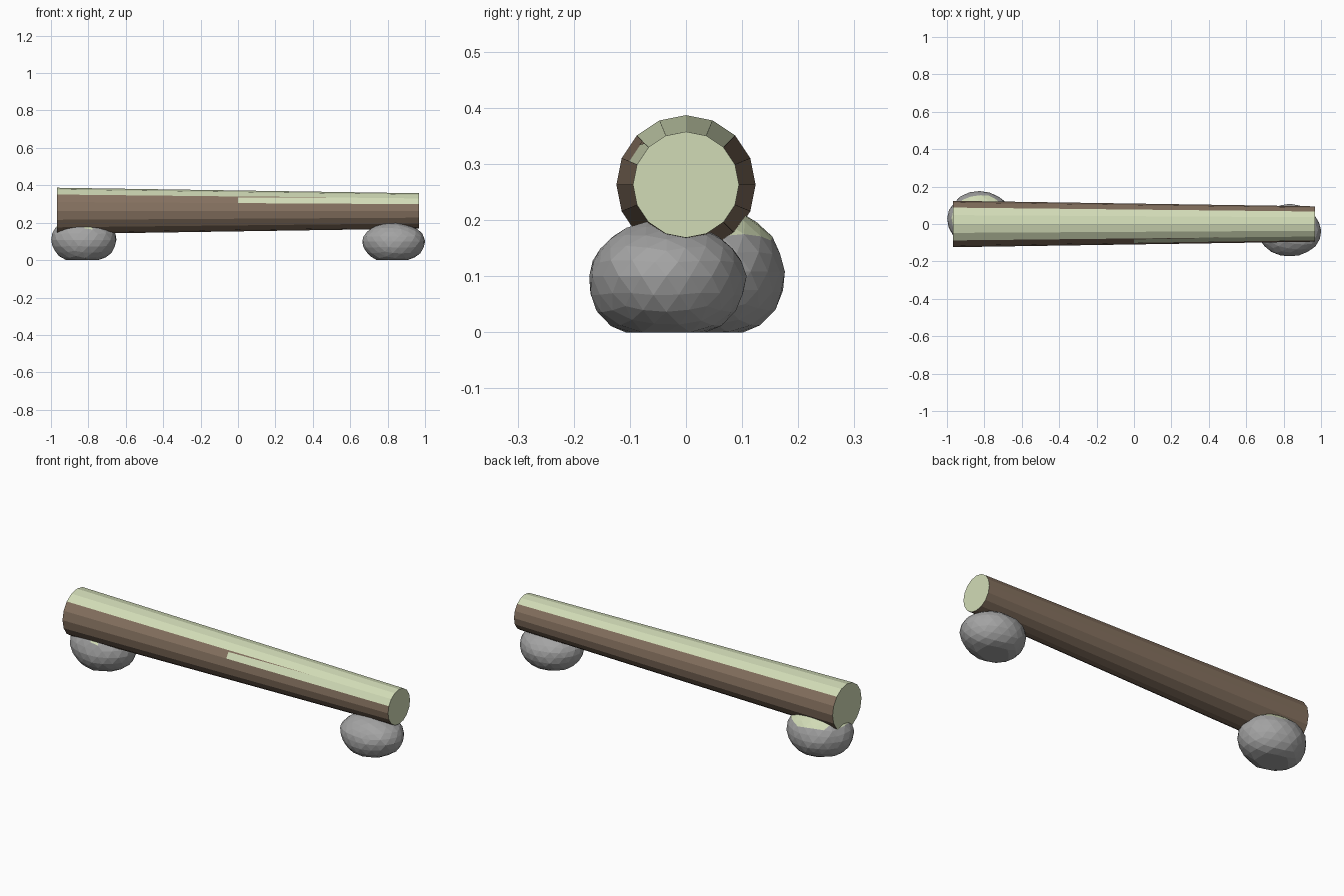
import bpy, bmesh, math, random
from mathutils import Vector

if "Cube" in bpy.data.objects:
    bpy.data.objects.remove(bpy.data.objects["Cube"])

random.seed(4)


def material(name, color):
    m = bpy.data.materials.new(name)
    m.diffuse_color = (*color, 1)
    m.use_nodes = True
    m.node_tree.nodes["Principled BSDF"].inputs["Base Color"].default_value = m.diffuse_color
    return m


bark = material("brown bark", (0.235, 0.165, 0.115))
moss = material("pale green", (0.64, 0.71, 0.47))
stone = material("grey stone", (0.37, 0.37, 0.37))


def finish(bm, name, mats):
    mesh = bpy.data.meshes.new(name)
    bm.to_mesh(mesh)
    bm.free()
    for m in mats:
        mesh.materials.append(m)
    obj = bpy.data.objects.new(name, mesh)
    bpy.context.collection.objects.link(obj)
    return obj


# Tapered log: angle is measured from straight up, positive toward the back
SIDES, X0, X1, AXIS = 16, -0.967, 0.967, 0.263


def log_point(x, angle, lift=0.0):
    r = 0.124 + (0.0945 - 0.124) * (x - X0) / (X1 - X0) + lift
    return Vector((x, r * math.sin(angle), AXIS + r * math.cos(angle)))


bm = bmesh.new()
step = math.tau / SIDES
rings = [[bm.verts.new(log_point(x, i * step)) for i in range(SIDES)]
         for x in (X0, 0.0, X1)]
for k in range(2):
    for i in range(SIDES):
        j = (i + 1) % SIDES
        f = bm.faces.new((rings[k][i], rings[k][j], rings[k + 1][j], rings[k + 1][i]))
        # moss on the top four strips, plus one more on the front of the thin half
        on_top = i in (0, 1, 14, 15)
        f.material_index = 1 if on_top or (k == 1 and i == 13) else 0
for ring in (rings[0], rings[-1]):
    bm.faces.new(ring).material_index = 1
bmesh.ops.recalc_face_normals(bm, faces=bm.faces)
finish(bm, "log", [bark, moss])

# Narrow bare streak between the two mossy strips on the front
bm = bmesh.new()
a = -2 * step
start, end = log_point(0.0, a, 0.0012), log_point(0.48, a, 0.0012)
low = start.lerp(log_point(0.0, -3 * step, 0.0012), 0.2)
f = bm.faces.new([bm.verts.new(p) for p in (start, low, end)])
f.normal_update()
if f.normal.y > 0:
    f.normal_flip()
finish(bm, "bark_streak", [bark])


# Faceted stones with flattened undersides
def rock(name, center, half, mossy):
    bm = bmesh.new()
    bmesh.ops.create_icosphere(bm, subdivisions=3, radius=1)
    for v in bm.verts:
        n = v.co.copy()
        bump = 1 + 0.03 * math.sin(3.1 * n.x + 2 * n.y) * math.cos(2.7 * n.z + n.y)
        bump += random.uniform(-0.012, 0.012)
        hz = half[2] if n.z > 0 else center[2] * 1.2
        v.co = Vector((center[0] + n.x * half[0] * bump,
                       center[1] + n.y * half[1] * bump,
                       max(0.0, center[2] + n.z * hz * bump)))
    bm.normal_update()
    for f in bm.faces:
        c = f.calc_center_median()
        if mossy and c.z > 0.15 and f.normal.z > random.uniform(0.5, 0.72):
            f.material_index = 1
    finish(bm, name, [stone, moss])


rock("left_stone", (-0.825, 0.03, 0.108), (0.175, 0.145, 0.126), True)
rock("right_stone", (0.832, -0.035, 0.1), (0.167, 0.14, 0.1), False)
